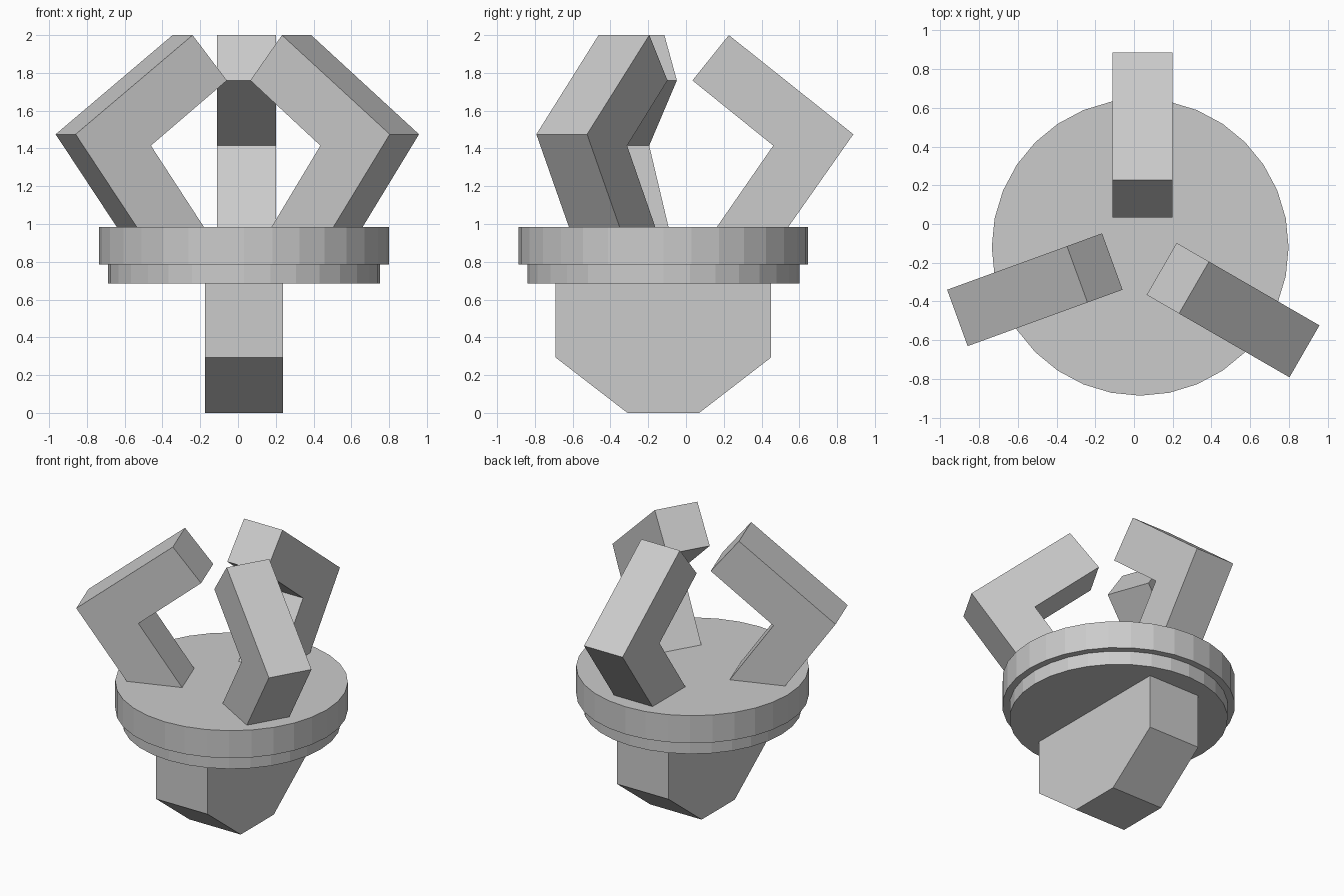
import bpy, bmesh
from math import radians, pi
from mathutils import Matrix

if "Cube" in bpy.data.objects:
    bpy.data.objects.remove(bpy.data.objects["Cube"])


def extrude_profile(name, profile, width, location, angle):
    """Extrude an (outward, z) profile sideways, then turn it about z."""
    bm = bmesh.new()
    face = bm.faces.new([bm.verts.new((r, -width / 2, z)) for r, z in profile])
    res = bmesh.ops.extrude_face_region(bm, geom=[face])
    verts = [v for v in res["geom"] if isinstance(v, bmesh.types.BMVert)]
    bmesh.ops.translate(bm, verts=verts, vec=(0, width, 0))
    bmesh.ops.recalc_face_normals(bm, faces=bm.faces)
    mesh = bpy.data.meshes.new(name)
    bm.to_mesh(mesh)
    bm.free()
    obj = bpy.data.objects.new(name, mesh)
    obj.location = location
    obj.rotation_euler.z = radians(angle)
    bpy.context.collection.objects.link(obj)
    return obj


def disc(name, radius, z0, z1):
    bpy.ops.mesh.primitive_cylinder_add(vertices=32, radius=radius, depth=z1 - z0,
                                        location=(0.032, -0.12, (z0 + z1) / 2))
    bpy.context.object.name = name


# Wedge-shaped mount under the discs
mount = [(-0.57, 0.685), (-0.57, 0.293), (-0.19, 0), (0.19, 0), (0.57, 0.293), (0.57, 0.685)]
extrude_profile("mount_block", mount, 0.414, (0.032, -0.12, 0), 90)

# Stepped palm disc
disc("lower_disc", 0.72, 0.685, 0.785)
disc("palm_disc", 0.767, 0.785, 0.985)

# Three bent fingers, placed by their inner tips
finger = [(0, 1.76), (0.193, 2.0), (0.852, 1.475), (0.508, 0.985), (0.13, 0.985), (0.428, 1.415)]
tips = {"back_finger": (0.045, 0.034, 90),
        "left_finger": (-0.112, -0.194, 200),
        "right_finger": (0.143, -0.232, 330)}
for name, (x, y, angle) in tips.items():
    extrude_profile(name, finger, 0.31, (x, y, 0), angle)
